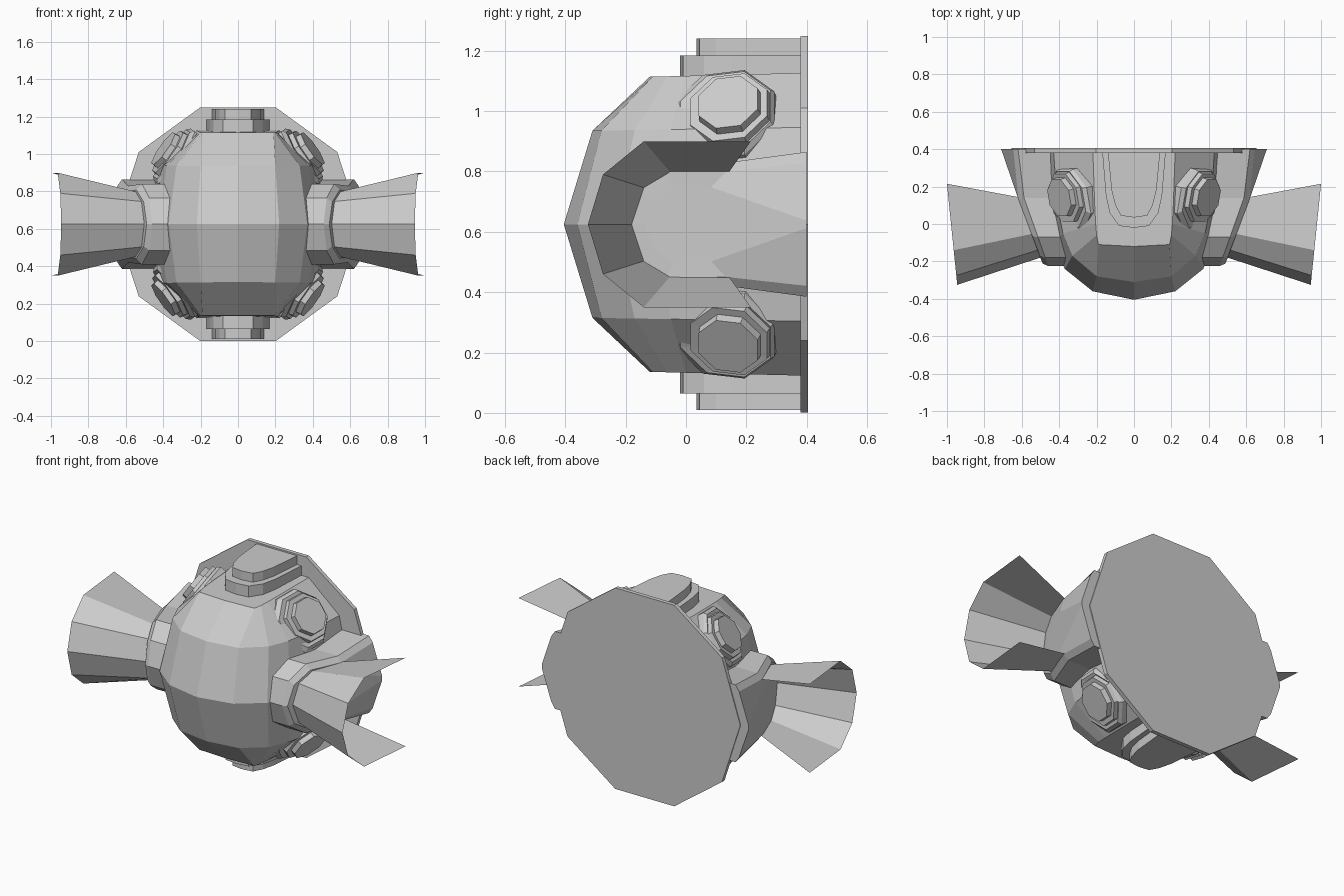
import bpy, bmesh
from math import sin, cos, pi
from mathutils import Vector

if "Cube" in bpy.data.objects:
    bpy.data.objects.remove(bpy.data.objects["Cube"])

CZ = 0.625  # height of the model's centre line


def loft(name, rings, closed=True, caps=True, flip=(1, 1, 1)):
    """Skin a list of equal-length rings (z relative to the centre line)."""
    bm = bmesh.new()
    vs = [[bm.verts.new((p[0] * flip[0], p[1] * flip[1], p[2] * flip[2] + CZ))
           for p in r] for r in rings]
    n = len(rings[0])
    for a, b in zip(vs, vs[1:]):
        for i in range(n if closed else n - 1):
            j = (i + 1) % n
            bm.faces.new((a[i], a[j], b[j], b[i]))
    if caps:
        bm.faces.new(vs[0])
        bm.faces.new(vs[-1])
    bmesh.ops.remove_doubles(bm, verts=bm.verts, dist=.0005)
    bmesh.ops.recalc_face_normals(bm, faces=bm.faces)
    me = bpy.data.meshes.new(name)
    bm.to_mesh(me)
    bm.free()
    ob = bpy.data.objects.new(name, me)
    bpy.context.collection.objects.link(ob)
    return ob


def mirrored(half):
    """Complete a half outline (points at 0 lie on the mirror line)."""
    return half + [(-x, y) for x, y in reversed(half) if x > 0]


# Rounded body, built from horizontal rows
mid = [(0, -.405), (.22, -.36), (.37, -.24), (.43, -.1), (.47, .1), (.5, .39)]
upper = [(0, -.31), (.2, -.28), (.33, -.17), (.38, -.05), (.41, .1), (.43, .39)]
top = [(0, -.12), (.19, -.11), (.2, -.06), (.205, 0), (.21, .1), (.22, .39)]
rows = [(top, -.492), (upper, -.315), (mid, 0), (upper, .315), (top, .492)]
loft("body", [[(x, y, z * (1 + .05 * y)) for x, y in mirrored(h)] for h, z in rows])

# Ten-sided back plate
deca = [(.656 * cos(i * pi / 5), .656 * sin(i * pi / 5)) for i in range(10)]
loft("back_plate", [[(x, y, z) for x, z in deca] for y in (.38, .405)])

# Stepped tabs above and below
tab_low = [(0, -.02), (.08, -.01), (.13, .06), (.15, .15), (.17, .39)]
tab_high = [(0, .035), (.07, .045), (.1, .1), (.12, .18), (.14, .39)]
for s, where in ((1, "top"), (-1, "bottom")):
    for tab, z0, z1, step in ((tab_low, .44, .56, "base"), (tab_high, .54, .615, "step")):
        loft(f"{where}_tab_{step}",
             [[(x, y, z) for x, y in mirrored(tab)] for z in (z0, z1)],
             flip=(1, 1, s))

# Side collars and open flared fins; outlines are (z, y)
collar = mirrored([(0, -.225), (.14, -.18), (.215, -.07), (.205, .14),
                   (.24, .4), (0, .4)])
fin_in = [(.17, .14), (.17, -.05), (.12, -.135), (0, -.175),
          (-.12, -.135), (-.17, -.05), (-.17, .14)]
fin_out = [(.275, .215), (.275, -.14), (.165, -.275), (0, -.325),
           (-.165, -.275), (-.275, -.14), (-.275, .215)]


def outer_x(y):
    return .49 + (y + .22) * .355


def rim_x(z, y):
    """Collar edge: set back, more so at the rear corners."""
    if y > .3:
        return outer_x(y) - (.09 if z else 0)
    return outer_x(y) - .03


for s, side in ((1, "right"), (-1, "left")):
    f = (s, 1, 1)
    # collar tapering to a point on the rear centre line
    loft(f"{side}_collar",
         [[(.32, y, z) for z, y in collar],
          [(rim_x(z, y), y, z) for z, y in collar],
          [(outer_x(y) - (.065 if z and y > .3 else 0),
            y if y > .3 else y * .94, z * .85) for z, y in collar],
          [(outer_x(y), y, z * .05) if y > .3 else
           (outer_x(y * .6), y * .6, z * .6) for z, y in collar]], flip=f)
    # flared fin, open at the back
    loft(f"{side}_fin",
         [[(outer_x(y) - .02, y, z) for z, y in fin_in],
          [(.945 + (y + .325) * .102, y, z) for z, y in fin_out]],
         closed=False, caps=False, flip=f)

# Four stepped eight-sided studs on the diagonals
n = Vector((.8, -.2, .56)).normalized()
u = n.cross(Vector((0, 1, 0))).normalized()
v = n.cross(u)
centre = Vector((.4, .14, .405))
# radius, height along the axis, shift towards the front
steps = [(.185, -.17, .03), (.185, -.075, .03), (.165, -.055, .02),
         (.145, -.055, .005), (.14, -.03, .005), (.112, -.03, 0), (.108, 0, 0)]
rings = [[centre + n * h + (u * cos(a) + v * sin(a)) * r - Vector((0, d, 0))
          for a in [(i + .5) * pi / 4 for i in range(8)]] for r, h, d in steps]
for sx, side in ((1, "right"), (-1, "left")):
    for sz, level in ((1, "upper"), (-1, "lower")):
        loft(f"{side}_{level}_stud", rings, flip=(sx, 1, sz))
